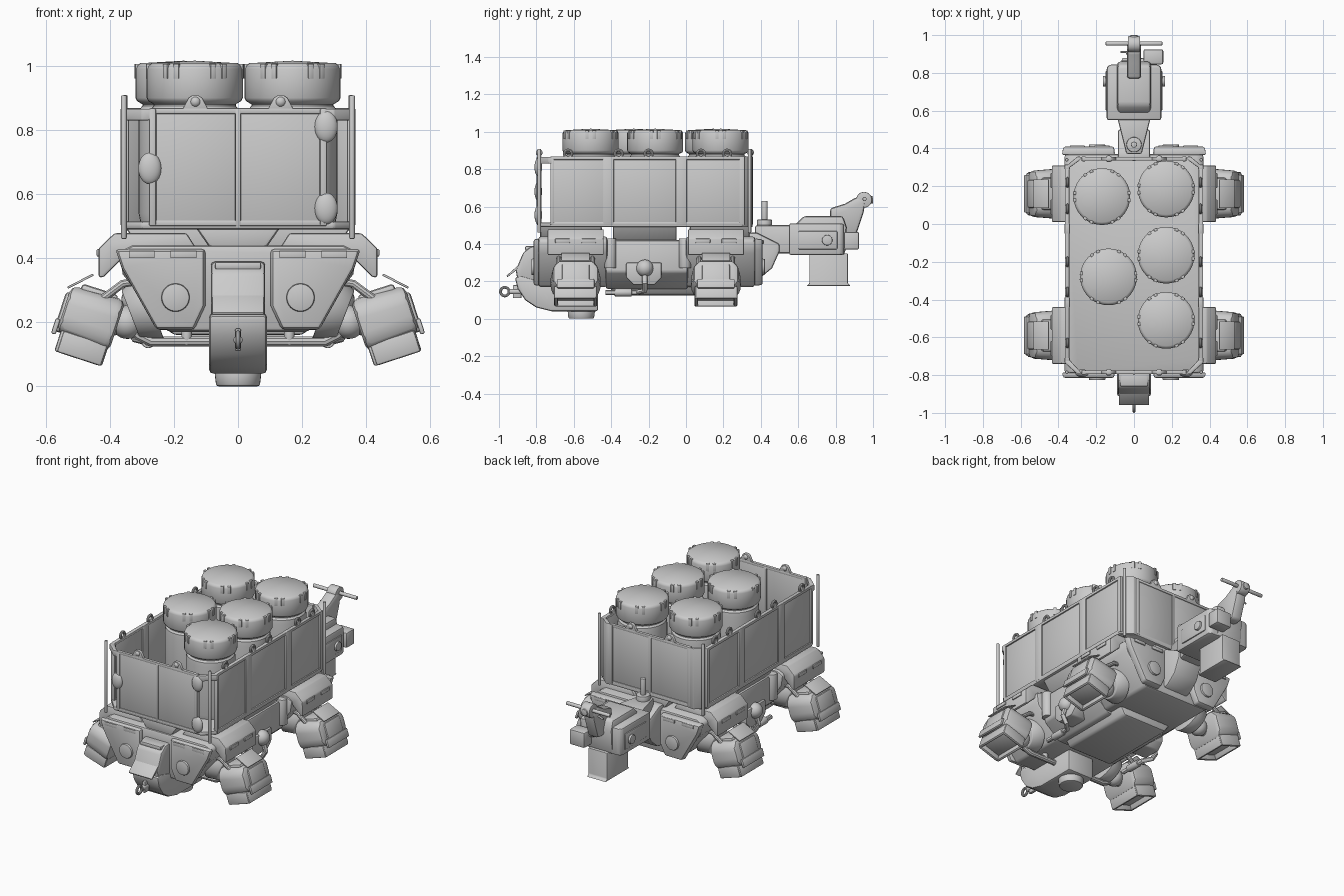
import bpy, bmesh, math
from mathutils import Vector, Matrix

if "Cube" in bpy.data.objects:
    bpy.data.objects.remove(bpy.data.objects["Cube"])


def finish(name, bm, bevel=0.0, seg=2):
    bmesh.ops.recalc_face_normals(bm, faces=bm.faces)
    me = bpy.data.meshes.new(name)
    bm.to_mesh(me)
    bm.free()
    ob = bpy.data.objects.new(name, me)
    bpy.context.collection.objects.link(ob)
    if bevel:
        m = ob.modifiers.new("bevel", "BEVEL")
        m.width, m.segments, m.limit_method = bevel, seg, 'ANGLE'
    return ob


def box(name, lo, hi, bevel=0.006, mat=None):
    bm = bmesh.new()
    bmesh.ops.create_cube(bm, size=1)
    lo, hi = Vector(lo), Vector(hi)
    for v in bm.verts:
        v.co = Vector(((lo[i] + hi[i]) / 2 + v.co[i] * abs(hi[i] - lo[i])) for i in range(3))
        if mat:
            v.co = mat @ v.co
    return finish(name, bm, bevel)


def prism(name, pts, axis, lo, hi, bevel=0.008, inset=1.0):
    """Extrude a profile along x (pts = y,z), y (pts = x,z) or z (pts = x,y)."""
    bm = bmesh.new()
    put = {'x': lambda a, b, t: (t, a, b), 'y': lambda a, b, t: (a, t, b), 'z': lambda a, b, t: (a, b, t)}[axis]
    c = [sum(p[i] for p in pts) / len(pts) for i in (0, 1)]
    A = [bm.verts.new(put(*p, lo)) for p in pts]
    B = [bm.verts.new(put(*[c[i] + (p[i] - c[i]) * inset for i in (0, 1)], hi)) for p in pts]
    n = len(pts)
    bm.faces.new(A)
    bm.faces.new(B[::-1])
    for i in range(n):
        bm.faces.new((A[i], A[(i + 1) % n], B[(i + 1) % n], B[i]))
    return finish(name, bm, bevel)


def cyl(name, a, b, r, r2=None, bevel=0.004, n=32):
    a, b = Vector(a), Vector(b)
    d = b - a
    bm = bmesh.new()
    bmesh.ops.create_cone(bm, cap_ends=True, segments=n, radius1=r, radius2=r if r2 is None else r2, depth=d.length)
    bm.transform(Matrix.Translation((a + b) / 2) @ d.to_track_quat('Z', 'Y').to_matrix().to_4x4())
    return finish(name, bm, bevel)


def ball(name, c, r, scale=(1, 1, 1)):
    bm = bmesh.new()
    bmesh.ops.create_uvsphere(bm, u_segments=24, v_segments=14, radius=r)
    bm.transform(Matrix.Translation(c) @ Matrix.Diagonal((*scale, 1)))
    return finish(name, bm)


def tube(name, pts, r, cyclic=False):
    cu = bpy.data.curves.new(name, 'CURVE')
    cu.dimensions, cu.bevel_depth, cu.bevel_resolution, cu.use_fill_caps = '3D', r, 3, True
    s = cu.splines.new('POLY')
    s.points.add(len(pts) - 1)
    for p, q in zip(s.points, pts):
        p.co = (*q, 1)
    s.use_cyclic_u = cyclic
    ob = bpy.data.objects.new(name, cu)
    bpy.context.collection.objects.link(ob)


def ring(name, c, R, r, axis):
    a = [2 * math.pi * i / 20 for i in range(20)]
    f = {'x': lambda u, v: (c[0], c[1] + u, c[2] + v), 'y': lambda u, v: (c[0] + u, c[1], c[2] + v)}[axis]
    tube(name, [f(R * math.cos(t), R * math.sin(t)) for t in a], r, True)


# Cargo bed: floor, framed panel walls, rails and posts
prism("bed_floor", [(-.3, -.79), (.3, -.79), (.365, -.72), (.365, .3), (.3, .355), (-.3, .355), (-.365, .3), (-.365, -.72)], 'z', .49, .515)
for s in (1, -1):
    for y0, y1 in ((-.71, -.44), (-.39, -.05), (0, .31)):
        box("side_panel", (s * .347, y0, .51), (s * .358, y1, .86), .003)
    for y0, y1 in ((-.725, -.705), (-.445, -.385), (-.055, .005), (.285, .315)):
        box("side_post", (s * .34, y0, .5), (s * .367, y1, .868))
    for z in (.5, .85):
        box("side_rail", (s * .342, -.72, z), (s * .366, .31, z + .018), .004)
    prism("front_corner_rail", [(s * .27, -.795), (s * .3, -.795), (s * .367, -.735), (s * .367, -.715), (s * .345, -.715), (s * .29, -.775)],
          'z', .83, .866, .004)
    prism("rear_corner_panel", [(s * .27, .355), (s * .3, .357), (s * .367, .3), (s * .345, .295), (s * .29, .335)], 'z', .49, .868, .004)
    for y in (-.785, .34):
        cyl("corner_rod", (s * .356, y, .46), (s * .356, y, .908), .009, n=16)
    for yy in (-.785, .345):
        box("end_panel", (s * .008, yy - .006, .51), (s * .262, yy + .006, .86), .003)
        box("end_post", (s * .255, yy - .013, .5), (s * .278, yy + .013, .868))
        prism("end_eyelet", [(s * .133 + a, b) for a, b in ((-.04, .865), (.04, .865), (.022, .9), (.01, .908), (-.01, .908), (-.022, .9))],
              'y', yy - .01, yy + .01, .004)
        ball("end_eyelet_stud", (s * .133, yy, .888), .018)
    for y in (-.63, -.36, -.2, .08, .22):
        ring("side_eyelet", (s * .352, y, .882), .02, .008, 'x')
for yy in (-.785, .345):
    box("end_center_post", (-.008, yy - .011, .5), (.008, yy + .011, .866), .003)
    for z in (.5, .85):
        box("end_rail", (-.275, yy - .01, z), (.275, yy + .01, z + .018), .004)
for x, z in ((-.275, .68), (.275, .81), (.275, .555)):
    ball("hinge_knob", (x, -.79, z), .045, (.8, .45, 1.1))

# Barrels with notched lids
prof = [(0, .515), (.135, .515), (.14, .54), (.14, .84), (.137, .865), (.128, .875), (.128, .88), (.145, .89), (.15, .9),
        (.15, .99), (.146, 1.0), (.135, 1.008), (0, 1.016)]
for cx, cy in ((-.17, .145), (.17, .185), (.17, -.165), (-.135, -.28), (.17, -.51)):
    bm = bmesh.new()
    vs = [bm.verts.new((cx + r, cy, z)) for r, z in prof]
    es = [bm.edges.new(e) for e in zip(vs, vs[1:])]
    bmesh.ops.spin(bm, geom=vs + es, cent=(cx, cy, 0), axis=(0, 0, 1), angle=2 * math.pi, steps=40)
    bmesh.ops.remove_doubles(bm, verts=bm.verts, dist=1e-4)
    finish("barrel", bm)
    for i in range(6):
        for d in (-.13, .13):
            m = Matrix.Translation((cx, cy, 0)) @ Matrix.Rotation(i * math.pi / 3 + d, 4, 'Z')
            box("lid_tab", (.138, -.009, .96), (.153, .009, 1.006), .002, m)

# Hull: two end sections, a narrow waist and a belly
sec = [(-.22, .17), (.22, .17), (.36, .35), (.37, .42), (.33, .44), (-.33, .44), (-.37, .42), (-.36, .35)]
prism("front_hull", sec, 'y', -.79, -.42, .015)
prism("rear_hull", sec, 'y', .0, .37, .015)
prism("waist_hull", [(-.2, .16), (.2, .16), (.31, .25), (.31, .42), (-.31, .42), (-.31, .25)], 'y', -.43, .01, .012)
prism("waist_saddle", [(-.29, .41), (.29, .41), (.355, .5), (-.355, .5)], 'y', -.39, -.05)
prism("belly_box", [(-.15, .125), (.15, .125), (.2, .2), (-.2, .2)], 'y', -.4, .1, .015)
for y0, y1 in ((-.78, -.45), (.02, .34)):
    prism("bed_mount", [(-.08, .42), (.08, .42), (.135, .5), (-.135, .5)], 'y', y0, y1, .012)

plate = [(.1, .43), (.385, .43), (.365, .37), (.255, .175), (.135, .175), (.1, .25)]
for s in (1, -1):
    # End armour plates, lamps and vents
    for y0, y1, k in ((-.785, -.815, -1), (.365, .41, 1)):
        prism("end_armour", [(s * a, b) for a, b in plate], 'y', y0, y1, .01, .95)
        cyl("lamp", (s * .195, y0, .277), (s * .195, y1 + k * .012, .277), .047, .043)
        for x in (.17, .3):
            box("vent", (s * (x - .04), y1 - .005, .4), (s * (x + .04), y1 + k * .006, .422), .004)
    # Waist columns and side joint
    for y in (-.405, -.005):
        cyl("waist_column", (s * .305, y, .27), (s * .305, y, .43), .032)
    prism("side_joint_cover", [(-.32, .3), (-.13, .3), (-.13, .22), (-.17, .18), (-.28, .18), (-.32, .22)], 'x', s * .22, s * .325)
    ball("side_joint", (s * .318, -.22, .27), .046)
    tube("side_pipe", [(s * .32, -.22, .27), (s * .345, -.22, .19), (s * .32, -.22, .15), (s * .28, -.26, .14), (s * .28, -.43, .14)], .014)
    cyl("pipe_sleeve", (s * .28, -.29, .14), (s * .28, -.38, .14), .021)
    tube("front_pipe", [(s * .08, -.6, .14), (s * .27, -.6, .14), (s * .31, -.6, .16), (s * .35, -.59, .21)], .017)
    cyl("pipe_clamp", (s * .16, -.6, .13), (s * .16, -.6, .19), .016)
    for yc in (-.59, .16):
        # Fender over each pod
        prism("fender", [(s * a, b) for a, b in ((.13, .43), (.16, .478), (.385, .478), (.415, .45), (.435, .43), (.435, .34), (.42, .34), (.36, .4))],
              'y', yc - .15, yc + .15, .01)
        for d in (-.07, .07):
            box("fender_vent", (s * .42, yc + d - .04, .405), (s * .441, yc + d + .04, .428), .004)
        cyl("shoulder_socket", (s * .27, yc, .25), (s * .335, yc, .225), .11, .08)
        # Suspension
        ball("pod_ball", (s * .345, yc, .2), .052)
        cyl("pod_axle", (s * .32, yc, .22), (s * .42, yc, .19), .04)
        for d in (-.09, .09):
            tube("pod_link", [(s * .3, yc + d, .33), (s * .36, yc + d, .32), (s * .4, yc + d, .29), (s * .44, yc + d, .26)], .013)
        # Tilted pod with open nozzle
        m = Matrix.Translation((s * .462, yc, .2)) @ Matrix.Rotation(-s * math.radians(18), 4, 'Y')
        ob = prism("pod_body", [(-.11, -.07), (.11, -.07), (.135, -.03), (.135, .06), (.1, .1), (-.1, .1), (-.135, .06), (-.135, -.03)],
                   'x', -s * .085, s * .09, .022, .9)
        ob.matrix_world = m
        box("pod_cover", (s * .07, -.075, -.06), (s * .1, .075, .07), .012, m)
        box("pod_top", (-.06, -.085, .08), (.06, .085, .108), .012, m)
        for d in (-1, 1):
            box("nozzle_end", (-.07, d * .095, -.12), (.075, d * .115, -.05), .008, m)
            box("nozzle_side", (d * .06, -.11, -.12), (d * .078, .11, -.05), .008, m)
        box("nozzle_core", (-.06, -.1, -.09), (.06, .1, -.05), .004, m)
        box("pod_bumper", (s * .09, -.1, -.07), (s * .105, .1, -.02), .005, m)
        box("pod_flap", (-.045, -.075, 0), (.045, .075, .007), .002,
            Matrix.Translation((s * .49, yc, .325)) @ Matrix.Rotation(s * math.radians(27), 4, 'Y'))

# Front skid nose with hood, foot and tow ring
prism("skid_nose", [(-.47, .04), (-.72, .04), (-.8, .06), (-.86, .1), (-.9, .16), (-.915, .22), (-.88, .23), (-.78, .2), (-.47, .2)],
      'x', -.09, .09, .012)
prism("nose_hood", [(-.78, .39), (-.83, .385), (-.87, .355), (-.91, .26), (-.9, .2), (-.78, .2)], 'x', -.085, .085, .012)
prism("nose_visor", [(-.87, .31), (-.96, .23), (-.955, .222), (-.86, .295)], 'x', -.08, .08, .003)
box("hood_cap", (-.072, -.86, .365), (.072, -.79, .388))
cyl("foot_pad", (0, -.56, 0), (0, -.56, .05), .068, .074, .008)
cyl("tow_pin", (0, -.945, .145), (0, -.86, .145), .014)
ring("tow_ring", (0, -.969, .145), .023, .008, 'x')
box("nose_latch", (-.009, -.925, .11), (.009, -.88, .18), .004)

# Rear hitch and pivot
prism("hitch_base", [(.33, .2), (.4, .22), (.46, .27), (.5, .36), (.5, .4), (.38, .46), (.33, .46)], 'x', -.085, .085, .012)
prism("hitch_arm", [(-.04, .37), (.04, .37), (.09, .57), (-.09, .57)], 'z', .35, .5, .01)
cyl("pivot_collar", (0, .42, .48), (0, .42, .53), .04)
cyl("pivot_post", (0, .42, .5), (0, .42, .63), .016)

# Steering unit with drop chute, neck and handlebar
prism("steer_body", [(-.145, .55), (.145, .55), (.145, .83), (.125, .845), (-.125, .845), (-.145, .83)], 'z', .34, .51, .018)
prism("steer_cap", [(.58, .5), (.63, .55), (.84, .55), (.86, .49), (.85, .34), (.62, .34)], 'x', -.09, .09, .018)
for s in (1, -1):
    box("steer_side_cover", (s * .135, .6, .37), (s * .152, .81, .47), .008)
    cyl("steer_bolt", (s * .14, .755, .42), (s * .165, .755, .42), .028)
    cyl("handle_grip", (s * .02, .955, .64), (s * .15, .955, .64), .011, n=16)
prism("drop_chute", [(.66, .35), (.66, .19), (.645, .175), (.88, .175), (.865, .19), (.865, .35)], 'x', -.065, .065, .005)
prism("neck", [(.77, .54), (.77, .59), (.85, .615), (.91, .65), (.96, .63), (.95, .57), (.91, .45), (.84, .45)], 'x', -.037, .037, .015)
cyl("handle_hub", (-.032, .952, .636), (.032, .952, .636), .042)
cyl("handle_tip", (0, .94, .635), (0, 1.0, .635), .02)
box("control_box", (.05, .845, .37), (.155, .925, .465), .01)
cyl("control_box_arm", (.03, .85, .44), (.08, .87, .44), .02)
tube("side_lever", [(-.02, .87, .58), (-.04, .91, .59), (-.07, .91, .58)], .006)

# Apply modifiers and shade smooth with sharp edges kept
bpy.ops.object.select_all(action='SELECT')
bpy.context.view_layer.objects.active = bpy.data.objects["bed_floor"]
bpy.ops.object.convert(target='MESH')
bpy.ops.object.shade_smooth_by_angle(angle=math.radians(35))
